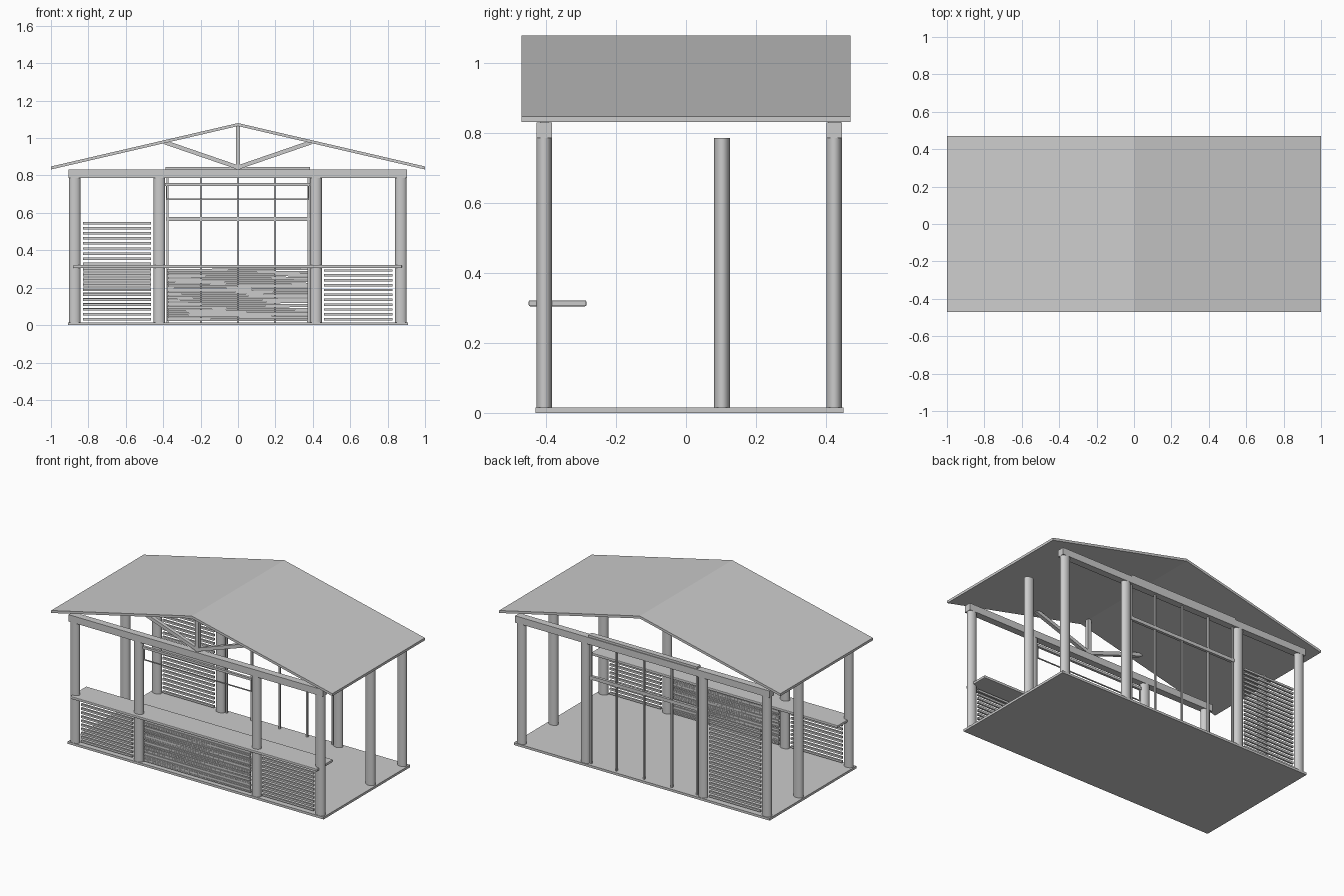
import bpy, bmesh, math, random
from mathutils import Vector

if "Cube" in bpy.data.objects:
    bpy.data.objects.remove(bpy.data.objects["Cube"])

random.seed(4)
FRONT, BACK, MID = -0.406, 0.424, 0.103   # y of the column rows
RX, RY = 0.031, 0.0225                    # oval column radii


def make(name, bm):
    bmesh.ops.recalc_face_normals(bm, faces=bm.faces)
    me = bpy.data.meshes.new(name)
    bm.to_mesh(me)
    bm.free()
    ob = bpy.data.objects.new(name, me)
    bpy.context.collection.objects.link(ob)
    return ob


def add_box(bm, x0, x1, y0, y1, z0, z1):
    vs = bmesh.ops.create_cube(bm, size=1)["verts"]
    for v in vs:
        v.co = Vector(((x0 + x1) / 2 + v.co.x * (x1 - x0),
                       (y0 + y1) / 2 + v.co.y * (y1 - y0),
                       (z0 + z1) / 2 + v.co.z * (z1 - z0)))
    return vs


def box(name, *dims):
    bm = bmesh.new()
    add_box(bm, *dims)
    return make(name, bm)


def prism(name, profile, y0, y1):
    """Extrude an x-z outline along y."""
    bm = bmesh.new()
    face = bm.faces.new([bm.verts.new((x, y0, z)) for x, z in profile])
    out = bmesh.ops.extrude_face_region(bm, geom=[face])["geom"]
    bmesh.ops.translate(bm, vec=(0, y1 - y0, 0),
                        verts=[g for g in out if isinstance(g, bmesh.types.BMVert)])
    return make(name, bm)


def strut(name, a, b, width, y, depth):
    """Straight timber between two x-z points."""
    a, b = Vector(a), Vector(b)
    d = (b - a).normalized()
    n = Vector((-d.y, d.x)) * width / 2
    return prism(name, [a + n, b + n, b - n, a - n], y - depth / 2, y + depth / 2)


def column(name, x, y):
    bpy.ops.mesh.primitive_cylinder_add(vertices=32, radius=1, depth=0.772,
                                        location=(x, y, 0.401))
    ob = bpy.context.object
    ob.name = name
    ob.scale = (RX, RY, 1)
    bpy.ops.object.transform_apply(location=False, rotation=False, scale=True)
    bpy.ops.object.shade_smooth_by_angle(angle=math.radians(40))


def slats(name, x0, x1, y, z0, z1, pitch, thick, jitter=0.0):
    bm = bmesh.new()
    count = round((z1 - z0) / pitch)
    for i in range(count):
        z = z0 + (i + 0.5) * (z1 - z0) / count
        tilt = random.uniform(-jitter, jitter)
        dy = random.uniform(-jitter, jitter)
        for v in add_box(bm, x0, x1, y - 0.006 + dy, y + 0.006 + dy,
                         z - thick / 2, z + thick / 2):
            v.co.z += tilt * (1 if v.co.x > (x0 + x1) / 2 else -1)
    make(name, bm)


# Floor
box("floor", -0.91, 0.91, -0.43, 0.45, 0, 0.015)

# Columns and long beams
for row, y in (("front", FRONT), ("back", BACK)):
    for i, x in enumerate((-0.873, -0.42, 0.417, 0.871)):
        column(f"{row}_column_{i + 1}", x, y)
    box(f"{row}_beam", -0.906, 0.903, y - RY, y + RY, 0.787, 0.831)
for side, x in (("left", -0.873), ("right", 0.871)):
    column(f"{side}_middle_column", x, MID)

# Gabled roof slab
prism("roof", [(-1, 0.848), (0, 1.08), (1, 0.848), (1, 0.832), (0, 1.064), (-1, 0.832)],
      -0.47, 0.47)

# Front roof truss
box("truss_post", -0.012, 0.012, FRONT - 0.012, FRONT + 0.012, 0.83, 1.066)
for side, s in (("left", -1), ("right", 1)):
    strut(f"truss_brace_{side}", (0, 0.843), (s * 0.39, 0.977), 0.022, FRONT, 0.024)

# Serving counter with softened edges
counter = box("counter", -0.88, 0.876, -0.45, -0.285, 0.305, 0.322)
bev = counter.modifiers.new("bevel", "BEVEL")
bev.width, bev.segments = 0.004, 2

# Slatted panels
slats("front_left_slats", -0.83, -0.465, FRONT, 0.018, 0.305, 0.0265, 0.013)
slats("front_right_slats", 0.46, 0.825, FRONT, 0.018, 0.305, 0.0265, 0.013)
slats("back_left_slats", -0.83, -0.465, BACK, 0.018, 0.558, 0.0265, 0.013)
slats("front_centre_slats", -0.38, 0.375, FRONT, 0.02, 0.303, 0.0105, 0.0085, 0.0025)

# Front hatch frame under the beam
bm = bmesh.new()
add_box(bm, -0.39, 0.385, FRONT - 0.008, FRONT + 0.008, 0.745, 0.76)
add_box(bm, -0.385, 0.38, FRONT - 0.003, FRONT + 0.003, 0.67, 0.676)
for x in (-0.383, 0.377):
    add_box(bm, x - 0.003, x + 0.003, FRONT - 0.003, FRONT + 0.003, 0.67, 0.75)
make("front_hatch_frame", bm)

# Back door frame: uprights, transom and top rail
bm = bmesh.new()
for x in (-0.377, -0.197, 0, 0.197, 0.377):
    add_box(bm, x - 0.005, x + 0.005, BACK - 0.006, BACK + 0.006, 0.012, 0.835)
add_box(bm, -0.385, 0.385, BACK - 0.009, BACK + 0.009, 0.557, 0.579)
add_box(bm, -0.388, 0.385, BACK - 0.018, BACK + 0.018, 0.83, 0.845)
make("back_door_frame", bm)
